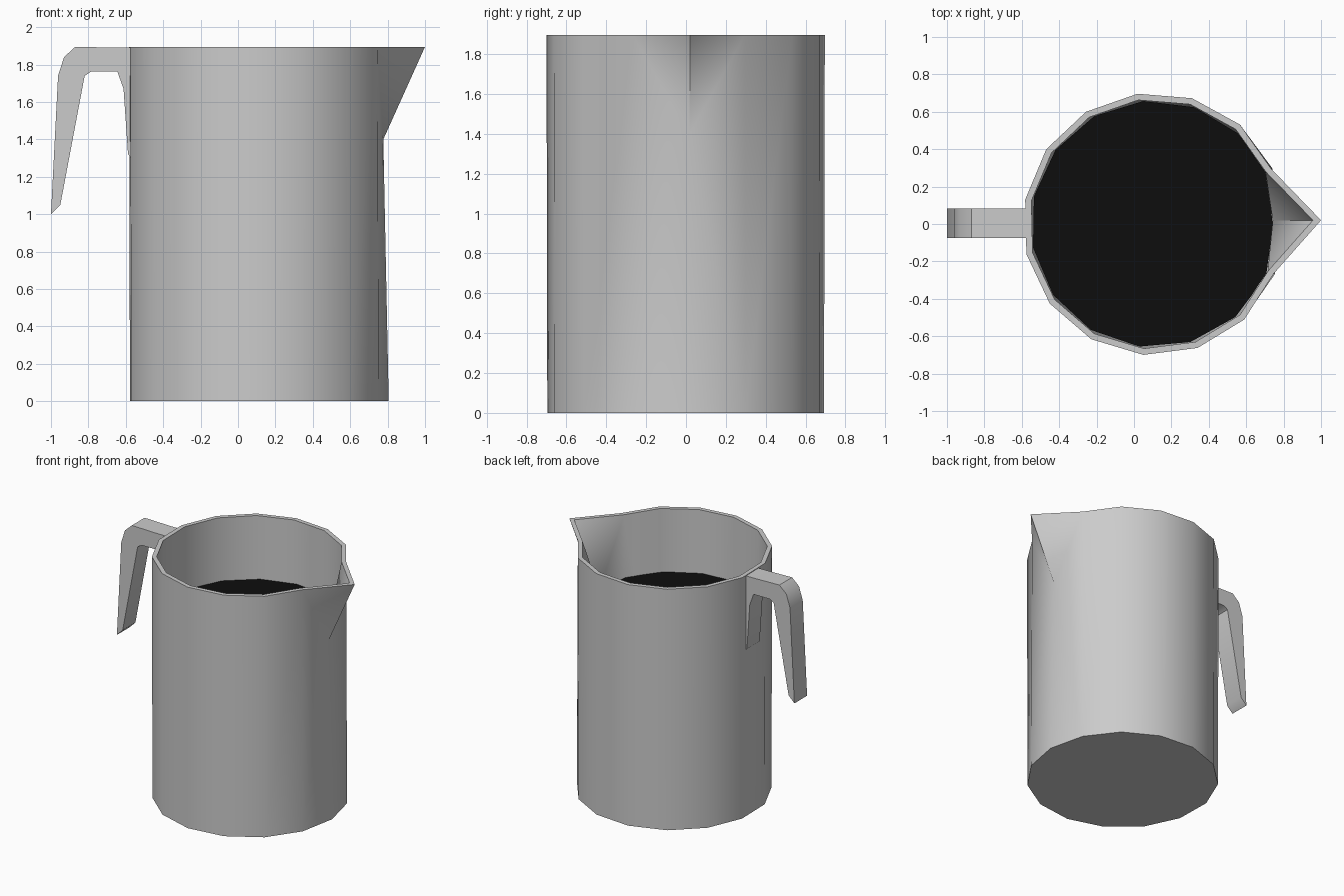
import bpy, bmesh, math

if "Cube" in bpy.data.objects:
    bpy.data.objects.remove(bpy.data.objects["Cube"])

N = 15                      # sides of the jug
CX = 0.108                  # body axis
PHASE = math.radians(1.3)
TOP, BEND = 1.895, 1.4      # rim height, start of the spout


def finish(name, bm, smooth=None):
    bmesh.ops.recalc_face_normals(bm, faces=bm.faces)
    me = bpy.data.meshes.new(name)
    bm.to_mesh(me)
    bm.free()
    ob = bpy.data.objects.new(name, me)
    bpy.context.collection.objects.link(ob)
    if smooth:
        bpy.ops.object.select_all(action='DESELECT')
        ob.select_set(True)
        bpy.context.view_layer.objects.active = ob
        bpy.ops.object.shade_smooth_by_angle(angle=math.radians(smooth))
    return ob


def ring(bm, r, z, tip=None, phase=PHASE):
    """Polygon ring; vertex 0 may be pulled out to the spout tip."""
    vs = []
    for i in range(N):
        a = phase + i * 2 * math.pi / N
        rr = r * 0.985 if tip and i in (1, N - 1) else r
        vs.append(bm.verts.new((CX + rr * math.cos(a), rr * math.sin(a), z)))
    if tip:
        vs[0].co = (tip, 0.02, z)
    return vs


def wall(bm, low, high, x_bend):
    """Side wall whose vertex 0 column bends outward into a pouring spout."""
    for i in range(1, N - 1):
        bm.faces.new((low[i], low[i + 1], high[i + 1], high[i]))
    mid = bm.verts.new((x_bend, 0.018, BEND))
    for j in (1, N - 1):
        bm.faces.new((low[j], low[0], mid))
        bm.faces.new((low[j], mid, high[j]))
        bm.faces.new((mid, high[0], high[j]))


# jug body with wall thickness, rim and spout
bm = bmesh.new()
out_low, out_top = ring(bm, 0.698, 0), ring(bm, 0.702, TOP, 1.0)
in_low, in_top = ring(bm, 0.655, 0.05), ring(bm, 0.668, TOP, 0.957)
wall(bm, out_low, out_top, 0.777)
wall(bm, in_low, in_top, 0.742)
for i in range(N):
    k = (i + 1) % N
    bm.faces.new((out_top[i], out_top[k], in_top[k], in_top[i]))
bm.faces.new(out_low)
bm.faces.new(in_low)
finish("jug_body", bm, 40)

# dark liquid surface
bm = bmesh.new()
liquid_ring = ring(bm, 0.66, BEND, phase=PHASE - 0.04)
liquid_ring[0].co.x = 0.742
bm.faces.new(liquid_ring)
for f in bm.faces:
    f.normal_update()
liquid = finish("liquid", bm)
if liquid.data.polygons[0].normal.z < 0:
    liquid.data.flip_normals()
mat = bpy.data.materials.new("black_liquid")
mat.diffuse_color = (0.004, 0.004, 0.004, 1)
mat.use_nodes = True
mat.node_tree.nodes["Principled BSDF"].inputs["Base Color"].default_value = mat.diffuse_color
liquid.data.materials.append(mat)

# open handle, cross-section pairs (outer point, inner point)
pairs = [((-0.57, 1.89), (-0.572, 1.3)),
         ((-0.585, 1.89), (-0.588, 1.32)),
         ((-0.61, 1.89), (-0.612, 1.67)),
         ((-0.645, 1.89), (-0.645, 1.762)),
         ((-0.87, 1.895), (-0.785, 1.762)),
         ((-0.93, 1.84), (-0.82, 1.74)),
         ((-0.962, 1.74), (-0.835, 1.66)),
         ((-1.0, 1.0), (-0.95, 1.05))]
bm = bmesh.new()
rows = []
for (ox, oz), (ix, iz) in pairs:
    rows.append([bm.verts.new(p) for p in
                 ((ox, -0.075, oz), (ox, 0.083, oz), (ix, 0.083, iz), (ix, -0.075, iz))])
for a, b in zip(rows, rows[1:]):
    for i in range(4):
        k = (i + 1) % 4
        bm.faces.new((a[i], a[k], b[k], b[i]))
bm.faces.new(rows[0])
bm.faces.new(rows[-1])
finish("handle", bm, 40)
